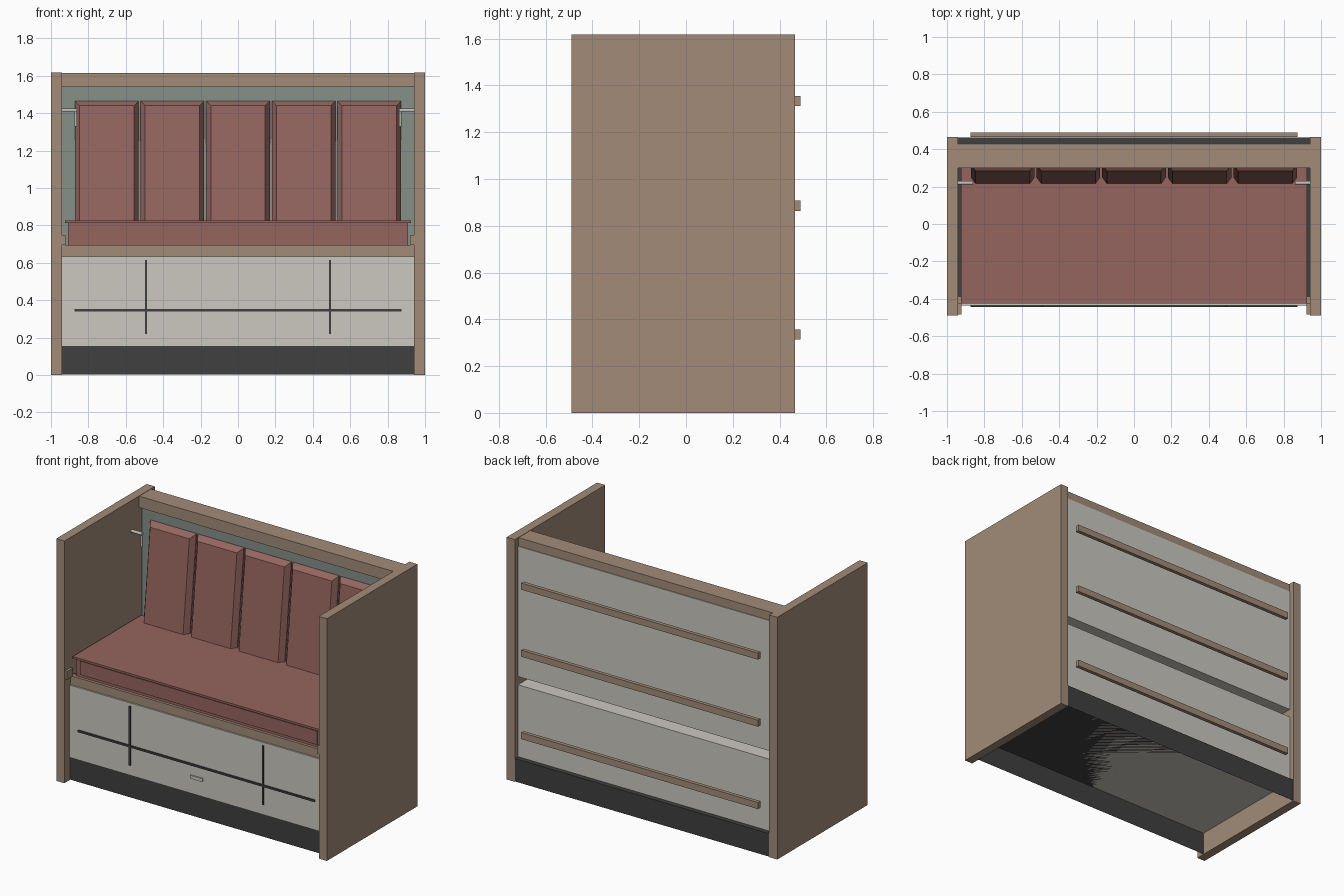
import bpy
import bmesh
from mathutils import Vector

cube = bpy.data.objects.get("Cube")
if cube:
    bpy.data.objects.remove(cube, do_unlink=True)


def material(name, rgb):
    m = bpy.data.materials.new(name)
    m.use_nodes = True
    m.diffuse_color = (*rgb, 1)
    m.node_tree.nodes["Principled BSDF"].inputs["Base Color"].default_value = (*rgb, 1)
    return m


WOOD = material("tan wood", (0.36, 0.26, 0.19))
PANEL = material("pale grey panel", (0.60, 0.58, 0.52))
DARK = material("charcoal", (0.05, 0.05, 0.05))
FABRIC = material("dusty red fabric", (0.30, 0.13, 0.115))
BACKING = material("grey green backing", (0.24, 0.28, 0.25))
METAL = material("grey metal", (0.50, 0.50, 0.49))


def finish(name, bm, mat):
    bmesh.ops.recalc_face_normals(bm, faces=bm.faces)
    mesh = bpy.data.meshes.new(name)
    bm.to_mesh(mesh)
    bm.free()
    mesh.materials.append(mat)
    ob = bpy.data.objects.new(name, mesh)
    bpy.context.collection.objects.link(ob)
    return ob


def box(name, mat, x, y, z, open_bottom=False):
    """Box from (min, max) ranges."""
    bm = bmesh.new()
    bmesh.ops.create_cube(bm, size=1)
    for v in bm.verts:
        v.co = Vector([a + (b - a) * (c + 0.5) for (a, b), c in zip((x, y, z), v.co)])
    if open_bottom:
        bm.normal_update()
        low = [f for f in bm.faces if f.normal.z < -0.9]
        bmesh.ops.delete(bm, geom=low, context="FACES_ONLY")
    return finish(name, bm, mat)


def both(half):
    return (-half, half)


def side_range(s, a, b):
    return tuple(sorted((s * a, s * b)))


def rod(name, start, end, radius):
    bm = bmesh.new()
    a, b = Vector(start), Vector(end)
    bmesh.ops.create_cone(bm, cap_ends=True, segments=12, radius1=radius,
                          radius2=radius, depth=(b - a).length)
    turn = (b - a).to_track_quat("Z", "Y")
    for v in bm.verts:
        v.co = turn @ v.co + (a + b) / 2
    return finish(name, bm, METAL)


def back_cushion(name, cx):
    """Leaning cushion with chamfered sides and top."""
    bm = bmesh.new()
    low, high, half = 0.82, 1.465, 0.17
    rings = []
    for depth, inset in ((0, 0.025), (0.035, 0), (0.05, 0)):
        w, top = half - inset, high - inset
        ring = []
        for dx, z in ((-w, low), (w, low), (w, top), (-w, top)):
            lean = 0.07 * (z - low) / (high - low)
            ring.append(bm.verts.new((cx + dx, 0.215 + depth + lean, z)))
        rings.append(ring)
    for r, s in zip(rings, rings[1:]):
        for i in range(4):
            j = (i + 1) % 4
            bm.faces.new((r[i], r[j], s[j], s[i]))
    bm.faces.new(rings[0])
    bm.faces.new(rings[-1])
    finish(name, bm, FABRIC)


# Plinth, open underneath
box("plinth", DARK, both(0.998), (-0.43, 0.463), (0.002, 0.155), open_bottom=True)

# Side panels, cushion stops and wall hooks
for s, label in ((1, "left"), (-1, "right")):
    box(label + "_side_panel", WOOD, side_range(s, 0.94, 1), (-0.49, 0.465), (0, 1.618))
    box(label + "_cushion_stop", WOOD, side_range(s, 0.923, 0.94), (-0.485, -0.425), (0.695, 0.75))
    rod(label + "_hook_arm", (s * 0.94, 0.22, 1.415), (s * 0.86, 0.22, 1.415), 0.01)
    rod(label + "_hook_drop", (s * 0.867, 0.22, 1.42), (s * 0.867, 0.22, 1.33), 0.007)

# Lower cabinet with its painted front lines and handle
box("lower_cabinet", PANEL, both(0.94), (-0.435, 0.43), (0.155, 0.635))
box("front_line_across", DARK, both(0.875), (-0.443, -0.435), (0.341, 0.354))
for s, label in ((1, "left"), (-1, "right")):
    box(label + "_front_line", DARK, side_range(s, 0.486, 0.498), (-0.443, -0.435), (0.22, 0.615))
box("drawer_handle", PANEL, both(0.046), (-0.443, -0.435), (0.254, 0.276))

# Seat rail and support
box("seat_rail", WOOD, both(0.94), (-0.425, -0.39), (0.635, 0.694))
box("seat_support", DARK, both(0.94), (-0.39, 0.30), (0.635, 0.69))

# Seat cushion with overhanging top and raised front
box("seat_cushion", FABRIC, both(0.91), (-0.41, 0.30), (0.696, 0.812))
box("seat_cushion_top", FABRIC, both(0.925), (-0.425, 0.30), (0.812, 0.826))
box("seat_cushion_front", FABRIC, both(0.875), (-0.418, -0.41), (0.715, 0.806))

# Backrest box, backing and top rail
box("backrest_box", PANEL, both(0.94), (0.335, 0.43), (0.69, 1.56))
box("backrest_backing", BACKING, both(0.94), (0.327, 0.335), (0.69, 1.54))
box("top_rail", WOOD, both(0.94), (0.30, 0.425), (1.54, 1.616))
for i in range(5):
    back_cushion("back_cushion_%d" % (i + 1), (i - 2) * 0.351)

# Rear slats
for i, z in enumerate((0.335, 0.885, 1.333)):
    box("rear_slat_%d" % (i + 1), WOOD, both(0.875), (0.465, 0.49), (z - 0.022, z + 0.022))
